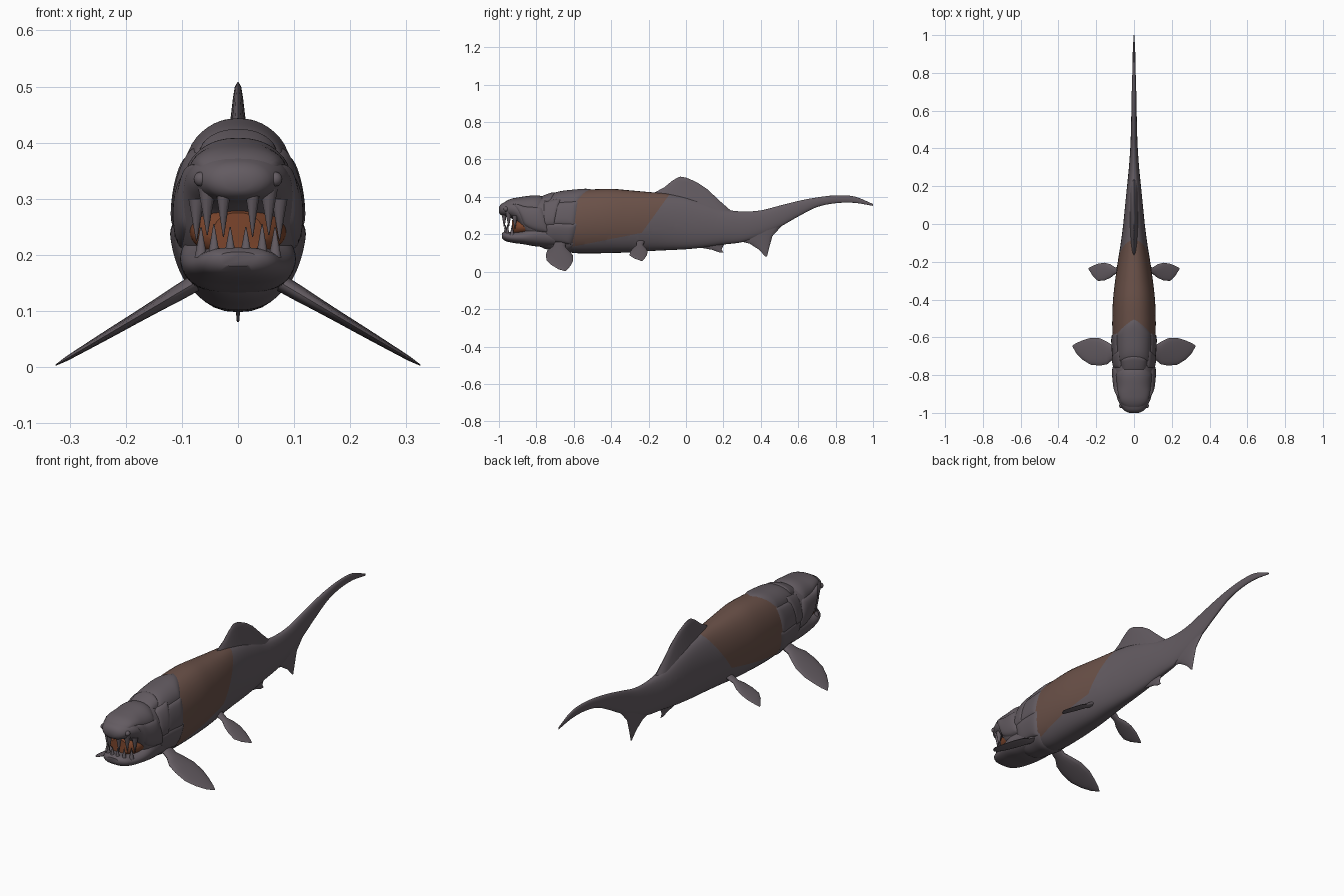
import bpy, bmesh, math
from mathutils import Vector

if "Cube" in bpy.data.objects:
    bpy.data.objects.remove(bpy.data.objects["Cube"])


def material(name, rgb):
    m = bpy.data.materials.new(name)
    m.use_nodes = True
    m.diffuse_color = (*rgb, 1)
    bsdf = m.node_tree.nodes["Principled BSDF"]
    bsdf.inputs["Base Color"].default_value = (*rgb, 1)
    bsdf.inputs["Roughness"].default_value = 0.7
    return m


GREY = material("slate grey skin", (0.125, 0.105, 0.12))
BROWN = material("brown flank", (0.145, 0.082, 0.065))
RUST = material("rust mouth", (0.2, 0.06, 0.025))


def finish(name, bm, mats, recalc=True):
    if recalc:
        bmesh.ops.recalc_face_normals(bm, faces=bm.faces)
    me = bpy.data.meshes.new(name)
    bm.to_mesh(me)
    bm.free()
    for m in mats:
        me.materials.append(m)
    for p in me.polygons:
        p.use_smooth = True
    me.set_sharp_from_angle(angle=math.radians(40))
    ob = bpy.data.objects.new(name, me)
    bpy.context.scene.collection.objects.link(ob)
    return ob


def sample(st, y):
    """Smoothly interpolate (bottom, top, half width) along y."""
    y = min(max(y, st[0][0]), st[-1][0])
    i = 0
    while i < len(st) - 2 and y > st[i + 1][0]:
        i += 1

    def slope(j, k):
        a, b = st[max(j - 1, 0)], st[min(j + 1, len(st) - 1)]
        return (b[k] - a[k]) / (b[0] - a[0])
    d = st[i + 1][0] - st[i][0]
    t = (y - st[i][0]) / d
    s = t * t * (3 - 2 * t)
    return [st[i][k] * (1 - s) + st[i + 1][k] * s
            + d * t * (1 - t) * (slope(i, k) * (1 - t) - slope(i + 1, k) * t)
            for k in (1, 2, 3)]


def surf(st, y, a, off=0.0, power=0.85):
    """Point on a lofted surface; angle a is measured from the top to the left."""
    lo, hi, w = sample(st, y)
    sx = math.copysign(abs(math.sin(a)) ** power, math.sin(a))
    return Vector(((w + off) * sx, y, (lo + hi) / 2 + ((hi - lo) / 2 + off) * math.cos(a)))


def bridge(bm, rings, closed=True):
    vs = [[bm.verts.new(p) for p in r] for r in rings]
    n = len(vs[0])
    for r, q in zip(vs, vs[1:]):
        for j in range(n if closed else n - 1):
            k = (j + 1) % n
            bm.faces.new((r[j], r[k], q[k], q[j]))
    if closed:
        bm.faces.new(vs[0])
        bm.faces.new(vs[-1])


def loft(st, steps, n=40, power=0.85):
    bm = bmesh.new()
    y0, y1 = st[0][0], st[-1][0]
    bridge(bm, [[surf(st, y0 + (y1 - y0) * i / steps, math.tau * j / n, 0, power)
                 for j in range(n)] for i in range(steps + 1)])
    return bm


def plate(name, st, a0, a1, front, rear, lift=0.009, side=1):
    """Bulging armour plate; front and rear are functions of t in -1..1."""
    bm = bmesh.new()
    n = 18
    rows = []
    for i in range(n + 1):
        u = 2 * i / n - 1
        row = []
        for j in range(n + 1):
            t = 2 * j / n - 1
            a = math.radians(a0 + (a1 - a0) * (t + 1) / 2) * side
            y = front(t) + (rear(t) - front(t)) * (u + 1) / 2
            off = lift * (1 - max(abs(u), abs(t)) ** 6) - 0.002
            row.append(surf(st, y, a, off))
        rows.append(row)
    bridge(bm, rows, closed=False)
    bm.normal_update()
    mid = Vector((0, 0, 0.27))
    if sum(f.normal.dot(Vector((1, 0, 1)) * (f.calc_center_median() - mid))
           for f in bm.faces) < 0:
        bmesh.ops.reverse_faces(bm, faces=bm.faces)
    return finish(name, bm, [GREY], recalc=False)


def fin(name, chords, normal):
    """Loft lens sections through (leading point, trailing point, half thickness)."""
    bm = bmesh.new()
    nrm = Vector(normal).normalized()
    m = 8
    rings = []
    for lead, trail, th in chords:
        lead, trail = Vector(lead), Vector(trail)
        ring = []
        for j in range(2 * m):
            a = math.tau * j / (2 * m)
            ring.append(lead.lerp(trail, (1 - math.cos(a)) / 2) + nrm * th * math.sin(a))
        rings.append(ring)
    bridge(bm, rings)
    return finish(name, bm, [GREY])


# Body and upper tail lobe
BODY = [(-.80, .14, .38, .09), (-.74, .125, .405, .104), (-.68, .115, .422, .11),
        (-.6, .1, .432, .114), (-.5, .098, .44, .115), (-.4, .1, .443, .111),
        (-.3, .103, .435, .1), (-.2, .11, .426, .086), (-.1, .115, .418, .07),
        (0, .12, .4, .057), (.1, .13, .37, .047), (.2, .145, .335, .037),
        (.3, .158, .322, .027), (.4, .19, .328, .02), (.5, .238, .353, .016),
        (.6, .295, .378, .014), (.7, .345, .397, .012), (.8, .366, .408, .009),
        (.9, .368, .402, .007), (1, .352, .362, .002)]
bm = loft(BODY, 150)
cuts = [(Vector((0, -.17, .3)), Vector((0, 1, -.72)).normalized()),
        (Vector((0, -.5, .155)), Vector((0, .2, -1)).normalized()),
        (Vector((0, -.62, .3)), Vector((0, -1, 0)))]
for co, no in cuts:
    bmesh.ops.bisect_plane(bm, geom=bm.verts[:] + bm.edges[:] + bm.faces[:],
                           plane_co=co, plane_no=no)
for f in bm.faces:
    c = f.calc_center_median()
    f.material_index = int(all((c - co).dot(no) < 0 for co, no in cuts))
finish("body", bm, [GREY, BROWN])

# Skull, lower jaw and mouth lining
SKULL = [(-1, .315, .345, .025), (-.988, .302, .362, .052), (-.94, .288, .382, .082),
         (-.9, .258, .39, .095), (-.86, .19, .396, .102), (-.8, .15, .402, .108),
         (-.72, .135, .398, .108)]
finish("skull", loft(SKULL, 40), [GREY])
JAW = [(-.985, .18, .205, .035), (-.97, .166, .213, .06), (-.93, .155, .212, .08),
       (-.87, .147, .222, .096), (-.8, .135, .25, .103), (-.7, .13, .25, .1)]
finish("lower_jaw", loft(JAW, 30, power=0.65), [GREY])
finish("mouth_lining", loft([(-.93, .2, .275, .045), (-.9, .195, .285, .078),
                             (-.82, .2, .29, .09)], 10), [RUST])

# Armour plates
plate("crown_plate", SKULL, -62, 62, lambda t: -.975 + .02 * t * t,
      lambda t: -.76 - .035 * t * t)
plate("nape_plate", BODY, -38, 38, lambda t: -.79, lambda t: -.695 - .03 * t * t, .013)
plate("back_plate", BODY, -52, 52, lambda t: -.735, lambda t: -.5 - .085 * abs(t))
plate("belly_plate", BODY, 130, 230, lambda t: -.78, lambda t: -.62 + .03 * t * t)
for side, tag in ((1, "left"), (-1, "right")):
    plate(tag + "_cheek_plate", SKULL, 56, 118, lambda t: -.9 + .03 * t,
          lambda t: -.75 + .02 * t, .01, side)
    plate(tag + "_gill_plate", BODY, 36, 100, lambda t: -.77, lambda t: -.685 - .02 * t, .013, side)
    plate(tag + "_shoulder_plate", BODY, 48, 98, lambda t: -.72, lambda t: -.585 - .01 * t, .009, side)
    plate(tag + "_flank_plate", BODY, 92, 138, lambda t: -.76, lambda t: -.595 - .015 * t, .012, side)

# Median fins and lower tail lobe
def upright(*rows):
    return [((0, a, b), (0, c, d), t) for a, b, c, d, t in rows]


fin("dorsal_fin", upright((-.2, .37, .27, .3, .03), (-.165, .425, .19, .37, .02),
                          (-.115, .452, .115, .44, .013), (-.075, .485, .065, .474, .009),
                          (-.045, .503, .025, .493, .006), (-.03, .508, 0, .503, .002)), (1, 0, 0))
fin("lower_tail_lobe", upright((.24, .24, .58, .3, .016), (.26, .17, .51, .243, .014),
                               (.34, .15, .462, .19, .01), (.39, .118, .445, .13, .006),
                               (.425, .08, .433, .08, .002)), (1, 0, 0))
fin("anal_fin", upright((.04, .15, .23, .17, .015), (.08, .128, .2, .14, .01),
                        (.14, .117, .19, .12, .006), (.175, .104, .2, .103, .002)), (1, 0, 0))

# Paired fins, each chord as (x, leading y, trailing y, half thickness)
PECTORAL = [(.06, -.7, -.64, .016), (.11, -.715, -.645, .014), (.14, -.742, -.625, .012),
            (.18, -.75, -.605, .01), (.23, -.745, -.603, .008), (.27, -.72, -.615, .006),
            (.305, -.685, -.63, .004), (.325, -.65, -.643, .001)]
PELVIC = [(.06, -.265, -.22, .012), (.1, -.265, -.23, .01), (.125, -.285, -.213, .009),
          (.155, -.298, -.205, .007), (.19, -.302, -.21, .005), (.215, -.28, -.22, .004),
          (.24, -.24, -.232, .001)]
for side, tag in ((1, "left"), (-1, "right")):
    for part, rows, z0, drop in (("pectoral", PECTORAL, .142, .59), ("pelvic", PELVIC, .145, .58)):
        chords = []
        for x, lead, trail, th in rows:
            z = z0 - (x - .09) * drop
            chords.append(((side * x, lead, z), (side * x, trail, z), th))
        fin(tag + "_" + part + "_fin", chords, (side * drop, 0, 1))


# Teeth, eyes and nostrils
def ball(name, pos, r, mat):
    bm = bmesh.new()
    bmesh.ops.create_uvsphere(bm, u_segments=16, v_segments=10, radius=r)
    finish(name, bm, [mat]).location = pos


def tooth(name, x, y, root, tip, r):
    bm = bmesh.new()
    bmesh.ops.create_cone(bm, cap_ends=True, segments=10, radius1=r, radius2=.001,
                          depth=abs(tip - root))
    ob = finish(name, bm, [GREY])
    ob.location = (x, y, (root + tip) / 2)
    if tip < root:
        ob.rotation_euler.x = math.pi


for side, tag in ((1, "left"), (-1, "right")):
    tooth(tag + "_upper_fang", side * .026, -.972, .325, .232, .016)
    tooth(tag + "_upper_side_tooth", side * .055, -.948, .32, .235, .017)
    tooth(tag + "_upper_rear_tooth", side * .074, -.915, .3, .225, .015)
    tooth(tag + "_lower_fang", side * .014, -.965, .195, .25, .012)
    tooth(tag + "_lower_side_tooth", side * .043, -.955, .195, .255, .012)
    tooth(tag + "_lower_rear_tooth", side * .066, -.93, .195, .25, .012)
    ball(tag + "_eye", (side * .066, -.962, .335), .013, GREY)
    ball(tag + "_nostril_rim", (side * .026, -.988, .325), .009, GREY)
    ball(tag + "_nostril", (side * .026, -.994, .325), .0045, RUST)
